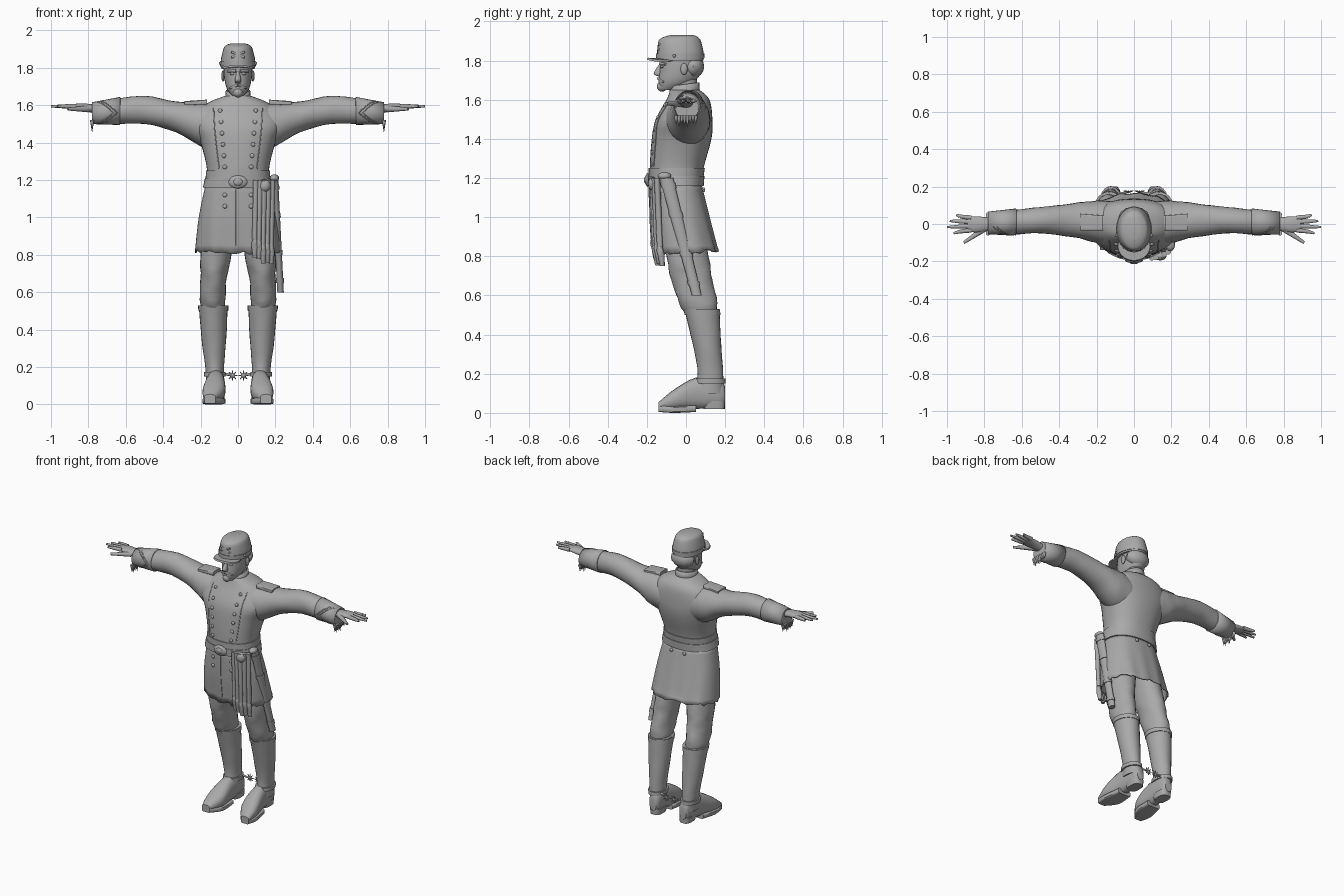
import bpy, bmesh, random
from math import sin, cos, pi, radians
from mathutils import Vector
from mathutils.bvhtree import BVHTree

random.seed(4)
cube = bpy.data.objects.get("Cube")
if cube:
    bpy.data.objects.remove(cube)

grey = bpy.data.materials.new("plain grey")
grey.use_nodes = True
grey.diffuse_color = (0.4, 0.4, 0.4, 1)
grey.node_tree.nodes["Principled BSDF"].inputs["Base Color"].default_value = grey.diffuse_color
stations = {}


def finish(name, bm, mirror):
    """Turn a bmesh into a shaded object, optionally mirrored across x."""
    bmesh.ops.recalc_face_normals(bm, faces=bm.faces)
    mesh = bpy.data.meshes.new(name)
    bm.to_mesh(mesh)
    bm.free()
    mesh.materials.append(grey)
    ob = bpy.data.objects.new(name, mesh)
    bpy.context.collection.objects.link(ob)
    bpy.ops.object.select_all(action="DESELECT")
    ob.select_set(True)
    bpy.context.view_layer.objects.active = ob
    bpy.ops.object.shade_smooth_by_angle(angle=radians(40))
    if mirror:
        ob.modifiers.new("Mirror", "MIRROR")
    return ob


def spline(rows, steps):
    """Smooth a list of rows with a Catmull-Rom curve."""
    out = []
    last = len(rows) - 1
    for i in range(last):
        before, start, end, after = rows[max(i - 1, 0)], rows[i], rows[i + 1], rows[min(i + 2, last)]
        for j in range(steps):
            t = j / steps
            out.append([b + t / 2 * (c - a + t * (2*a - 5*b + 4*c - d + t * (3*(b - c) + d - a)))
                        for a, b, c, d in zip(before, start, end, after)])
    return out + [list(rows[-1])]


def signed_power(value, exponent):
    return (1 if value >= 0 else -1) * abs(value) ** exponent


def loft(name, axis, rows, sides=20, steps=4, power=2, caps=True, mirror=False, fold=0):
    """Skin rounded rings; a row is a place on the axis, then the spans (or half-width and span)."""
    rows = [row if len(row) > 4 else (row[0], -row[1], *row[1:]) for row in rows]
    stations[name] = axis, spline(rows, steps)
    bm = bmesh.new()
    rings = []
    along = "xyz".index(axis)
    u, v = [k for k in range(3) if k != along]
    for k, (place, left, right, low, high) in enumerate(stations[name][1]):
        ring = []
        for i in range(sides):
            t = 2 * pi * i / sides
            swell = (1 + fold * sin(3 * t + 2 * k) * (k % 2)) / 2
            co = [place] * 3
            co[u] = (left + right) / 2 + swell * (right - left) * signed_power(cos(t), 2 / power)
            co[v] = (low + high) / 2 + swell * (high - low) * signed_power(sin(t), 2 / power)
            ring.append(bm.verts.new(co))
        rings.append(ring)
    for p, q in zip(rings, rings[1:]):
        for i in range(sides):
            j = (i + 1) % sides
            bm.faces.new((p[i], p[j], q[j], q[i]))
    if caps:
        bm.faces.new(rings[0])
        bm.faces.new(rings[-1])
    return finish(name, bm, mirror)


def band(name, parent, start, end, grow, **options):
    """Wrap a band around a lofted part, following its cross-section."""
    axis, rows = stations[parent]
    wrapped = []
    for place in (start, end):
        for p, q in zip(rows, rows[1:]):
            if (p[0] - place) * (q[0] - place) <= 0:
                t = (place - p[0]) / (q[0] - p[0])
                _, left, right, low, high = [a + t * (b - a) for a, b in zip(p, q)]
        wrapped.append((place, left - grow, right + grow, low - grow, high + grow))
    return loft(name, axis, wrapped, steps=2, **options)


def ball(name, centre, size, mirror=False):
    bm = bmesh.new()
    bmesh.ops.create_uvsphere(bm, u_segments=12, v_segments=8, radius=1)
    bmesh.ops.scale(bm, vec=size, verts=bm.verts)
    bmesh.ops.translate(bm, vec=centre, verts=bm.verts)
    return finish(name, bm, mirror)


def rod(name, start, end, thick, thin, mirror=False):
    """Tapered round rod between two points."""
    start, end = Vector(start), Vector(end)
    bm = bmesh.new()
    bmesh.ops.create_cone(bm, cap_ends=True, segments=10, radius1=thick, radius2=thin, depth=(end - start).length)
    bmesh.ops.rotate(bm, matrix=(end - start).to_track_quat("Z", "Y").to_matrix(), verts=bm.verts)
    bmesh.ops.translate(bm, vec=(start + end) / 2, verts=bm.verts)
    return finish(name, bm, mirror)


def cord(name, points, mirror=False):
    """Thin piping through the points."""
    curve = bpy.data.curves.new(name, "CURVE")
    curve.dimensions, curve.bevel_depth, curve.bevel_resolution = "3D", .003, 1
    line = curve.splines.new("POLY")
    line.points.add(len(points) - 1)
    for point, co in zip(line.points, points):
        point.co = (*co, 1)
    curve.materials.append(grey)
    ob = bpy.data.objects.new(name, curve)
    bpy.context.collection.objects.link(ob)
    if mirror:
        ob.modifiers.new("Mirror", "MIRROR")


def surface(ob):
    return BVHTree.FromPolygons([v.co for v in ob.data.vertices], [p.vertices for p in ob.data.polygons])


def front(tree, x, z):
    return tree.ray_cast(Vector((x, -1, z)), Vector((0, 1, 0)))[0]


def thicken(ob):
    ob.modifiers.new("Cloth", "SOLIDIFY").thickness = .008


# Coat body, skirt and belt
coat = loft("coat_body", "z", [
    (1.15, .18, -.18, .08), (1.25, .165, -.185, .09), (1.4, .2, -.175, .13), (1.5, .24, -.155, .135),
    (1.6, .18, -.1, .12), (1.65, .07, -.08, .07)], sides=40, power=2.3)
skirt = loft("coat_skirt", "z", [(1.17, .175, -.18, .08), (1, .21, -.175, .12), (.82, .23, -.155, .165)],
             sides=60, power=2.3, caps=False)
for v in skirt.data.vertices:
    if v.co.z < .83:
        v.co.z += random.uniform(-.01, .01) + v.co.y / 16
    v.co.y += sin(v.co.x * 60) * (1.17 - v.co.z) / 80
thicken(skirt)
band("belt", "coat_body", 1.16, 1.21, .01, sides=40, power=2.3)
band("waist_sash", "coat_body", 1.21, 1.25, .006, sides=40, power=2.3)
ball("belt_buckle", (0, -.195, 1.19), (.05, .014, .035))
ball("buckle_boss", (0, -.205, 1.19), (.025, .01, .02))

# Double breasted front with buttons and piping
chest, lower = surface(coat), surface(skirt)
for i in range(6):
    height = 1.27 + i * .06
    ball("coat_button", front(chest, .07 + i * .005, height), (.012, .008, .012), True)
for height in (1.06, 1.12):
    ball("skirt_button", front(lower, .07, height), (.012, .008, .012), True)
cord("breast_piping", [front(chest, .1 + .03 * sin(i / 9), 1.26 + i / 40) for i in range(14)], True)
cord("skirt_front_edge", [front(lower, -.01, 1.15 - i / 30) for i in range(10)])
ball("back_button", (.05, .09, 1.14), (.012, .008, .012), True)

# Collar and neck
loft("neck", "z", [(1.6, .06, -.075, .06), (1.72, .05, -.07, .055)])
collar = band("collar", "neck", 1.62, 1.68, .012, caps=False)
for v in collar.data.vertices:
    v.co.z += v.co.y / 8
thicken(collar)

# Sleeves, cuffs and shoulder boards
loft("sleeve", "x", [
    (.1, -.11, .12, 1.36, 1.615), (.2, -.1, .125, 1.38, 1.615), (.33, -.07, .11, 1.455, 1.62),
    (.5, -.05, .09, 1.5, 1.65), (.65, -.055, .075, 1.5, 1.635), (.78, -.05, .06, 1.505, 1.61)],
    sides=24, fold=.025, mirror=True)
cuff = band("cuff", "sleeve", .63, .78, .006, sides=24, caps=False, mirror=True)
thicken(cuff)
arm = surface(cuff)
for shift in (.645, .665):
    braid = []
    for i in range(-8, 9):
        outward = Vector((0, -cos(i / 6), sin(i / 6)))
        braid.append(arm.ray_cast(Vector((shift + abs(i) / 90, 0, 1.56)) + outward, -outward)[0])
    cord("sleeve_braid", braid, True)
for i in range(8):
    y = i / 70 - .05
    rod("cuff_fray", (.78, y, 1.52), (.78, y, 1.48 - random.uniform(0, .025)), .012, .001, True)
loft("shoulder_board", "x", [(.165, -.035, .045, 1.6, 1.63), (.285, -.035, .055, 1.6, 1.622)],
     power=6, mirror=True)

# Hands
loft("palm", "x", [(.74, -.03, .03, 1.55, 1.6), (.83, -.045, .04, 1.57, 1.61), (.89, -.04, .04, 1.58, 1.605)],
     mirror=True)
for i, tip in enumerate((.965, 1, .985, .95)):
    y = (i - 1.5) / 45
    knuckle, joint, end = [Vector((x, y * spread, 1.594)) for x, spread in ((.87, 1), (.93, 1.2), (tip, 1.5))]
    rod("finger_base", knuckle, joint, .013, .011, True)
    rod("finger_tip", joint, end, .011, .006, True)
rod("thumb", (.8, -.025, 1.58), (.91, -.1, 1.58), .018, .008, True)

# Head and face
loft("head", "z", [(1.65, .03, -.135, -.05), (1.69, .06, -.14, .04), (1.76, .075, -.134, .085),
                   (1.85, .075, -.125, .075)], sides=28)
loft("nose", "z", [(1.72, .014, -.145, -.12), (1.735, .017, -.165, -.12), (1.78, .007, -.138, -.12)])
ball("hair", (0, .035, 1.77), (.083, .058, .06))
ball("ear", (.08, -.01, 1.757), (.009, .018, .03), True)
ball("eye", (.03, -.122, 1.768), (.014, .01, .007), True)
rod("brow", (.01, -.13, 1.784), (.055, -.105, 1.782), .009, .006, True)
rod("moustache", (0, -.137, 1.71), (.045, -.115, 1.69), .011, .004, True)
ball("chin_beard", (0, -.122, 1.668), (.027, .027, .027))

# Cap
loft("cap_crown", "z", [(1.8, .092, -.148, .088), (1.84, .092, -.148, .09), (1.9, .078, -.14, .076),
                        (1.92, .065, -.115, .06), (1.93, .04, -.08, .04)], sides=28)
band("cap_band", "cap_crown", 1.81, 1.835, .004, sides=28)
visor = loft("cap_visor", "z", [(1.805, .088, -.2, -.04), (1.815, .086, -.195, -.04)], sides=28)
for v in visor.data.vertices:
    v.co.z -= 1.6 * v.co.x ** 2
for side in (-1, 1):
    rod("cap_emblem", (-.035 * side, -.14, 1.855), (.035 * side, -.138, 1.885), .006, .006)
ball("cap_side_button", (.095, -.06, 1.824), (.008, .008, .008), True)

# Trousers and boots
loft("trouser_leg", "z", [(.5, .075, .19, 0, .155), (.56, .068, .205, -.035, .16), (.68, .06, .2, -.075, .135),
                          (.8, .035, .2, -.1, .115), (1.1, 0, .16, -.13, .07)], sides=24, fold=.035, mirror=True)
loft("boot_shaft", "z", [(.1, .075, .17, .045, .195), (.2, .075, .175, .06, .19), (.35, .063, .195, .035, .18),
                         (.53, .055, .21, -.01, .17)], sides=24, fold=.015, mirror=True)
band("boot_rim", "boot_shaft", .5, .528, .004, sides=24, mirror=True)
loft("boot_foot", "y", [(.2, .09, .14, .05, .13), (.17, .075, .155, .03, .18), (.05, .07, .17, .02, .18),
                        (-.06, .07, .19, .015, .12), (-.14, .12, .18, .02, .055)], power=2.4, mirror=True)
sole = [(y, left, right, low - .015, low + .02) for y, left, right, low, _ in stations["boot_foot"][1] if y < .07]
loft("boot_sole", "y", sole, power=5, steps=1, mirror=True)
loft("boot_heel", "z", [(.02, .075, .15, .09, .198), (.06, .07, .155, .08, .2)], power=3, mirror=True)

# Spurs
band("spur_strap", "boot_shaft", .15, .175, .01, mirror=True)
hub = Vector((.03, .17, .155))
rod("spur_shank", (.1, .16, .17), hub, .008, .005, True)
for i in range(8):
    rod("spur_point", hub, hub + Vector((cos(i * pi / 4), .3, sin(i * pi / 4))) * .027, .006, .002, True)

# Sword scabbard with bands
loft("scabbard", "z", [(1.2, .18, .215, -.135, -.065), (.6, .21, .245, .03, .08)])
for height in (1.15, 1, .8, .65):
    band("scabbard_band", "scabbard", height, height + .025, .004)
ball("sword_pommel", (.195, -.11, 1.21), (.025, .035, .02))

# Hanging sash ends with tassels
for i in range(5):
    x, end = .09 + i * .022, random.uniform(.84, .9)
    y = -.18 + i * i * .002
    loft("sash_end", "z", [(1.2, x - .01, x + .02, y - .015, y + .015), (end, x - .014, x + .014, y, y + .03)],
         fold=.12)
    loft("tassel", "z", [(end, x - .01, x + .01, y, y + .025), (end - .03, x - .017, x + .017, y, y + .035),
                         (end - .1, x - .012, x + .012, y + .015, y + .04)], fold=.15)
ball("sash_knot", (.14, -.17, 1.17), (.035, .025, .035))
